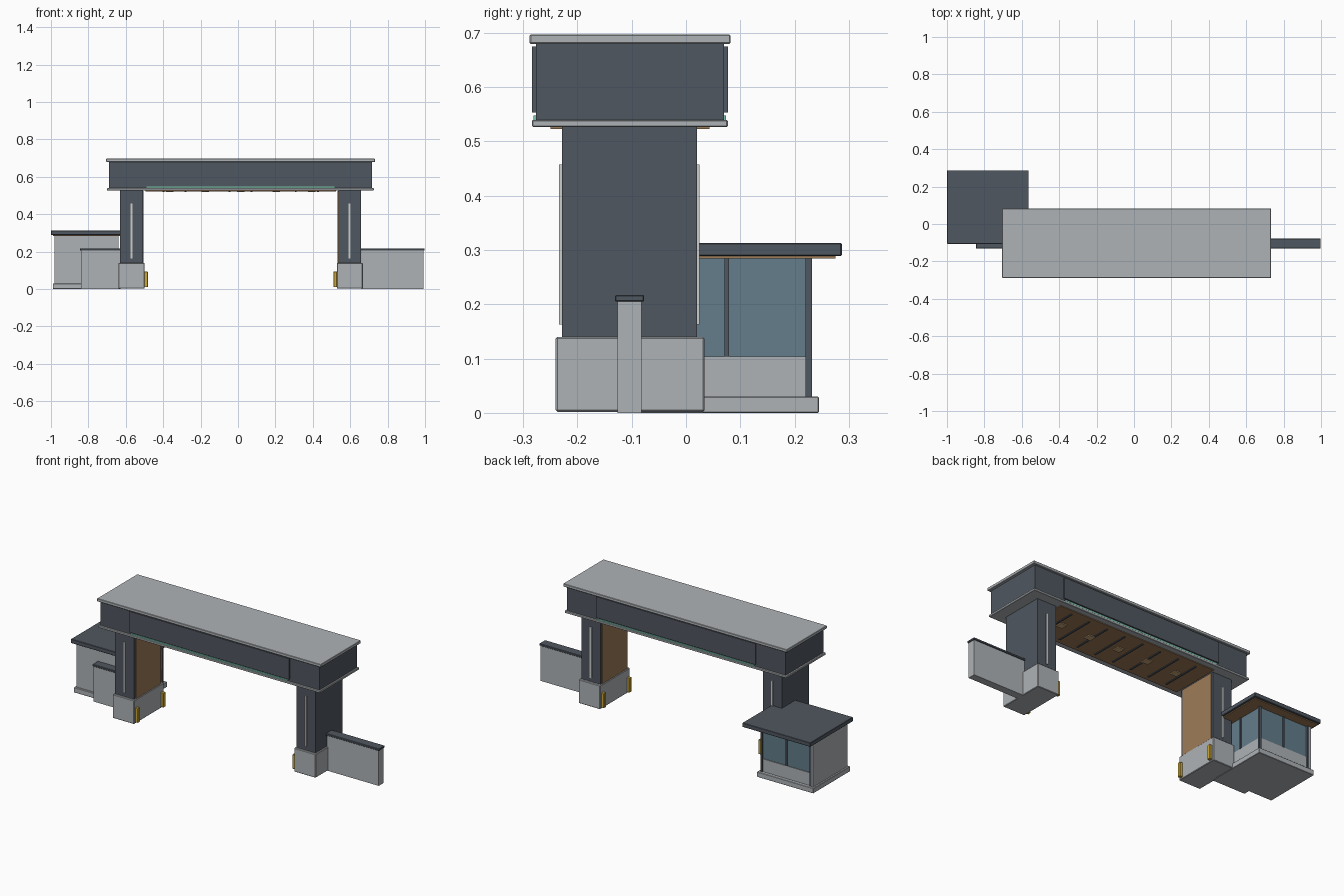
import bpy

cube = bpy.data.objects.get("Cube")
if cube:
    bpy.data.objects.remove(cube, do_unlink=True)


def material(name, rgb):
    m = bpy.data.materials.new(name)
    m.use_nodes = True
    m.diffuse_color = (*rgb, 1)
    bsdf = next(n for n in m.node_tree.nodes if n.type == "BSDF_PRINCIPLED")
    bsdf.inputs["Base Color"].default_value = (*rgb, 1)
    return m


CONCRETE = material("pale concrete", (0.43, 0.45, 0.47))
DARK = material("slate cladding", (0.08, 0.095, 0.115))
WOOD = material("brown timber", (0.34, 0.2, 0.1))
GLASS = material("blue glass", (0.125, 0.205, 0.255))
YELLOW = material("safety yellow", (0.62, 0.4, 0.04))
GREEN = material("teal light", (0.2, 0.55, 0.42))
WHITE = material("white light", (0.6, 0.62, 0.6))
WARM = material("warm light", (0.58, 0.38, 0.19))


def box(name, x, y, z, mat, bevel=0):
    """Box between the given (low, high) limits on each axis."""
    sides = (x, y, z)
    bpy.ops.mesh.primitive_cube_add(size=1, location=[(a + b) / 2 for a, b in sides])
    ob = bpy.context.object
    ob.name = name
    ob.scale = [b - a for a, b in sides]
    bpy.ops.object.transform_apply(location=False, rotation=False, scale=True)
    ob.data.materials.append(mat)
    if bevel:
        mod = ob.modifiers.new("soft edges", "BEVEL")
        mod.width = bevel
        mod.segments = 1
    return ob


MID = 0.014  # centre of the gateway across x


def across(side, near, far):
    """x limits measured outwards from the gateway centre."""
    return tuple(sorted((MID + side * near, MID + side * far)))


# Overhead beam with roof and floor slabs
box("beam_core", (-0.69, 0.717), (-0.276, 0.07), (0.535, 0.685), DARK)
box("beam_roof_slab", (-0.705, 0.733), (-0.288, 0.082), (0.68, 0.697), CONCRETE, 0.002)
box("beam_floor_slab", (-0.70, 0.726), (-0.284, 0.077), (0.527, 0.54), CONCRETE, 0.002)
for label, y, strip in (("front", (-0.284, -0.275), (-0.281, -0.275)),
                        ("back", (0.069, 0.077), (0.069, 0.074))):
    box(label + "_fascia_panel", (-0.50, 0.526), y, (0.553, 0.675), DARK)
    box(label + "_light_strip", (-0.49, 0.516), strip, (0.54, 0.548), GREEN)

# Timber ceiling with ribs and downlights
box("timber_ceiling", (-0.495, 0.523), (-0.25, 0.043), (0.523, 0.53), WOOD)
for i in range(8):
    x = MID + (i - 3.5) * 0.118
    box("ceiling_rib", (x - 0.005, x + 0.005), (-0.222, 0.015), (0.519, 0.525), DARK)
for i in range(5):
    x = MID + (i - 2) * 0.19
    box("ceiling_downlight", (x - 0.02, x + 0.02), (-0.125, -0.083), (0.518, 0.525), WARM)

# Pillars on concrete bases
for label, s in (("left", 1), ("right", -1)):
    box(label + "_pillar", across(s, 0.522, 0.644), (-0.228, 0.02), (0.13, 0.53), DARK)
    box(label + "_pillar_base", across(s, 0.514, 0.653), (-0.24, 0.034),
        (0.002, 0.14), CONCRETE, 0.003)
    box(label + "_timber_panel", across(s, 0.518, 0.523), (-0.216, 0.008), (0.14, 0.525), WOOD)
    for end, y in (("front", (-0.234, -0.227)), ("back", (0.019, 0.025))):
        box(label + "_pillar_light_" + end, across(s, 0.577, 0.588), y, (0.163, 0.458), WHITE)
    for end, y in (("front", -0.22), ("back", 0.014)):
        box(label + "_corner_guard_" + end, across(s, 0.496, 0.515),
            (y - 0.01, y + 0.01), (0.01, 0.094), YELLOW, 0.002)

# Side walls with copings
for label, x0, x1 in (("left", 0.66, 0.993), ("right", -0.84, -0.63)):
    box(label + "_wall", (x0, x1), (-0.126, -0.082), (0, 0.207), CONCRETE)
    box(label + "_wall_coping", (x0 - 0.005, x1 + 0.005), (-0.131, -0.077),
        (0.205, 0.217), DARK, 0.002)

# Guard booth: plinth, two solid walls, low walls under the glazing
box("booth_plinth", (-0.99, -0.627), (-0.093, 0.245), (0, 0.03), CONCRETE, 0.002)
box("booth_front_wall", (-0.98, -0.64), (-0.082, -0.07), (0.03, 0.285), CONCRETE)
box("booth_side_wall", (-0.98, -0.968), (-0.082, 0.232), (0.03, 0.285), CONCRETE)
box("booth_low_wall", (-0.97, -0.645), (-0.072, 0.226), (0.03, 0.104), CONCRETE)
box("booth_glazing", (-0.97, -0.648), (-0.072, 0.222), (0.104, 0.285), GLASS)

# Booth posts and mullions
for x, y in ((-0.646, 0.226), (-0.646, -0.076), (-0.963, 0.226)):
    box("booth_post", (x - 0.006, x + 0.006), (y - 0.006, y + 0.006), (0.03, 0.286), DARK)
box("booth_side_mullion", (-0.652, -0.642), (0.071, 0.079), (0.104, 0.285), DARK)
box("booth_back_mullion", (-0.808, -0.8), (0.218, 0.228), (0.104, 0.285), DARK)

# Booth roof
box("booth_soffit", (-0.99, -0.575), (-0.093, 0.275), (0.284, 0.291), WOOD)
box("booth_roof", (-1.0, -0.563), (-0.106, 0.287), (0.289, 0.313), DARK, 0.002)
